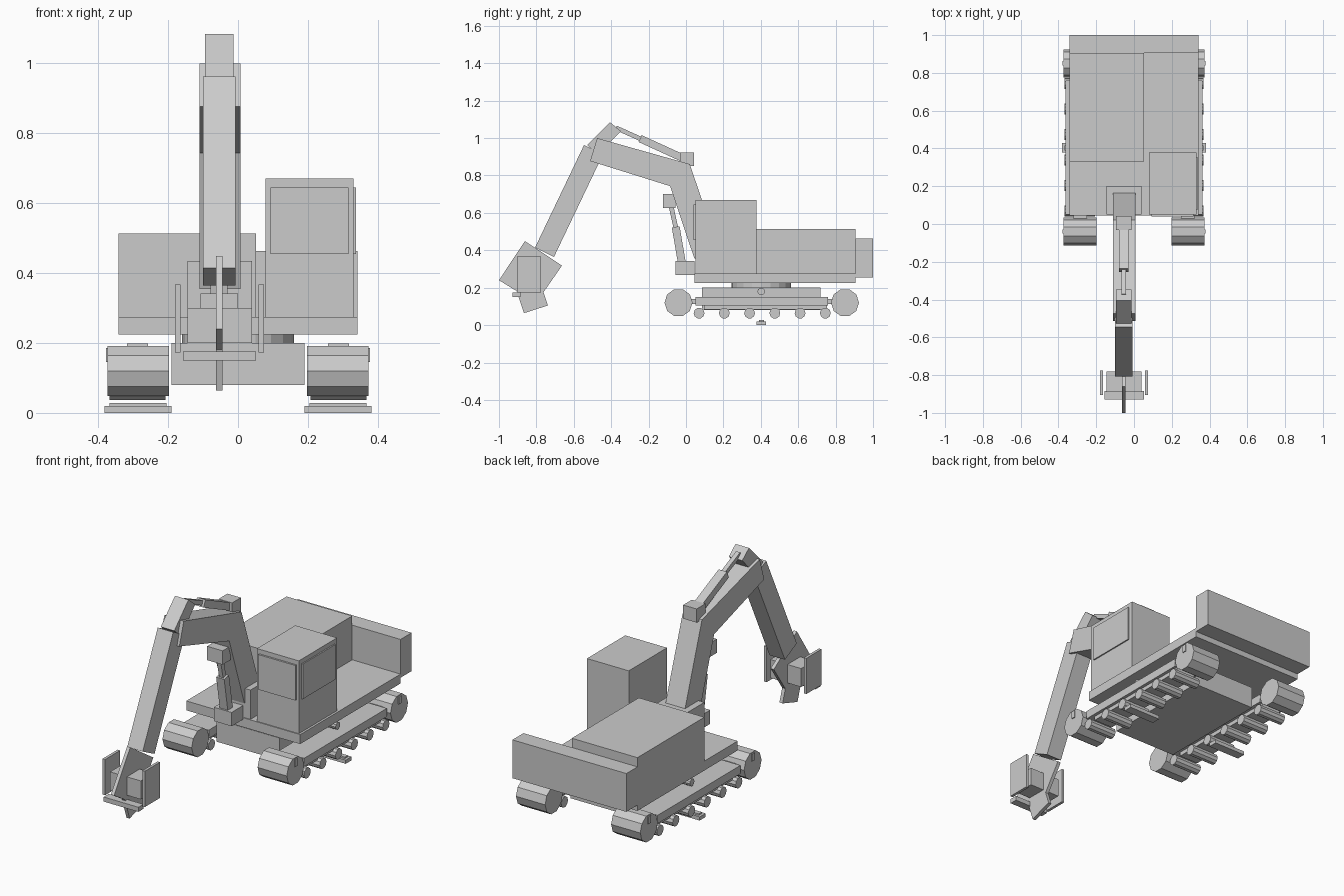
import bpy, bmesh, math
from mathutils import Matrix

if "Cube" in bpy.data.objects:
    bpy.data.objects.remove(bpy.data.objects["Cube"])


def finish(name, bm):
    bmesh.ops.recalc_face_normals(bm, faces=bm.faces)
    me = bpy.data.meshes.new(name)
    bm.to_mesh(me)
    bm.free()
    ob = bpy.data.objects.new(name, me)
    bpy.context.collection.objects.link(ob)
    return ob


def box(name, x, y, z):
    """Axis-aligned box from (min, max) ranges."""
    bm = bmesh.new()
    bmesh.ops.create_cube(bm, size=1)
    for v in bm.verts:
        v.co = [r[0] + (c + 0.5) * (r[1] - r[0]) for c, r in zip(v.co, (x, y, z))]
    return finish(name, bm)


def side_profile(name, x, pts):
    """Extrude a (y, z) outline across an x range."""
    bm = bmesh.new()
    face = bm.faces.new([bm.verts.new((x[0], p[0], p[1])) for p in pts])
    new = bmesh.ops.extrude_face_region(bm, geom=[face])["geom"]
    bmesh.ops.translate(bm, vec=(x[1] - x[0], 0, 0),
                        verts=[g for g in new if isinstance(g, bmesh.types.BMVert)])
    return finish(name, bm)


def bar(name, x, a, b, width):
    """Square-section bar between two (y, z) points."""
    dy, dz = b[0] - a[0], b[1] - a[1]
    n = math.hypot(dy, dz)
    ny, nz = -dz / n * width / 2, dy / n * width / 2
    return side_profile(name, x, [(a[0] + ny, a[1] + nz), (b[0] + ny, b[1] + nz),
                                  (b[0] - ny, b[1] - nz), (a[0] - ny, a[1] - nz)])


def wheel(name, x, y, z, r, sides):
    """Faceted cylinder along x with a flat on top."""
    pts = []
    for i in range(sides):
        a = math.pi / 2 + math.pi / sides + 2 * math.pi * i / sides
        pts.append((y + r * math.cos(a), z + r * math.sin(a)))
    return side_profile(name, x, pts)


# Undercarriage, one track per side
for side, s in (("left", -1), ("right", 1)):
    def span(a, b):
        return tuple(sorted((s * a, s * b)))
    for end, y in (("front", -0.04), ("rear", 0.85)):
        wheel(f"{side}_{end}_track_wheel", span(0.198, 0.373), y, 0.12, 0.075, 10)
        box(f"{side}_{end}_hub_tab", span(0.36, 0.378), (y - 0.01, y + 0.012), (0.145, 0.185))
    for i in range(6):
        wheel(f"{side}_roller_{i + 1}", span(0.207, 0.367), 0.07 + 0.135 * i, 0.064, 0.029, 10)
    box(f"{side}_track_beam", span(0.21, 0.362), (0.05, 0.76), (0.105, 0.15))
    box(f"{side}_track_guard", span(0.23, 0.345), (0.095, 0.755), (0.083, 0.105))
    box(f"{side}_beam_tension_bar", span(0.25, 0.32), (0.02, 0.785), (0.112, 0.14))
    wheel(f"{side}_carrier_roller", span(0.257, 0.318), 0.402, 0.18, 0.02, 10)
    box(f"{side}_track_pad", span(0.19, 0.382), (0.378, 0.428), (0.0, 0.02))
    box(f"{side}_track_link", span(0.205, 0.368), (0.39, 0.416), (0.02, 0.028))

box("chassis", (-0.19, 0.19), (0.085, 0.72), (0.08, 0.2))

# Turntable
bm = bmesh.new()
bmesh.ops.create_cone(bm, cap_ends=True, segments=20, radius1=0.16, radius2=0.16, depth=0.03,
                      matrix=Matrix.Translation((0, 0.402, 0.212)))
finish("turntable", bm)

# Upper body
box("deck", (-0.342, 0.342), (0.045, 0.905), (0.224, 0.275))
box("engine_housing", (-0.342, 0.052), (0.33, 0.905), (0.275, 0.513))
box("counterweight", (-0.342, 0.342), (0.905, 1.0), (0.255, 0.463))
box("cab", (0.079, 0.33), (0.05, 0.378), (0.275, 0.67))
box("cab_front_window", (0.093, 0.316), (0.04, 0.055), (0.455, 0.645))
box("cab_side_window", (0.325, 0.337), (0.075, 0.355), (0.455, 0.645))
box("boom_bracket", (-0.145, 0.04), (0.05, 0.2), (0.275, 0.434))

# Boom and stick
side_profile("boom", (-0.11, 0.007), [
    (-0.475, 1.0), (0.02, 0.861), (0.17, 0.42), (0.045, 0.355), (-0.085, 0.743), (-0.513, 0.877)])
side_profile("stick", (-0.1, -0.007), [
    (-0.545, 0.963), (-0.444, 0.912), (-0.706, 0.364), (-0.807, 0.415)])
side_profile("stick_head", (-0.094, -0.013), [
    (-0.406, 1.084), (-0.348, 1.037), (-0.468, 0.912), (-0.528, 0.962)])

# Hydraulic cylinders
box("stick_cylinder_mount", (-0.094, -0.013), (-0.032, 0.043), (0.85, 0.924))
bar("stick_cylinder_barrel", (-0.08, -0.03), (0.0, 0.885), (-0.245, 0.997), 0.04)
bar("stick_cylinder_rod", (-0.066, -0.042), (-0.23, 0.99), (-0.375, 1.055), 0.024)
box("boom_cylinder_lower_mount", (-0.107, 0.0), (-0.055, 0.045), (0.267, 0.342))
box("boom_cylinder_upper_mount", (-0.1, -0.007), (-0.122, -0.055), (0.625, 0.7))
bar("boom_cylinder_barrel", (-0.078, -0.03), (-0.02, 0.32), (-0.055, 0.525), 0.042)
bar("boom_cylinder_rod", (-0.066, -0.042), (-0.052, 0.51), (-0.083, 0.65), 0.025)

# Bucket
side_profile("bucket_center_plate", (-0.063, -0.044), [
    (-0.861, 0.449), (-0.663, 0.318), (-0.802, 0.118), (-1.0, 0.24)])
side_profile("bucket_tooth", (-0.063, -0.044), [
    (-0.866, 0.064), (-0.738, 0.105), (-0.785, 0.245), (-0.915, 0.21)])
box("bucket_body", (-0.145, 0.04), (-0.89, -0.78), (0.2, 0.3))
box("bucket_lip", (-0.157, 0.052), (-0.928, -0.885), (0.15, 0.175))
for side, x in (("left", (-0.18, -0.165)), ("right", (0.059, 0.074))):
    box(f"bucket_{side}_side", x, (-0.904, -0.775), (0.173, 0.367))
